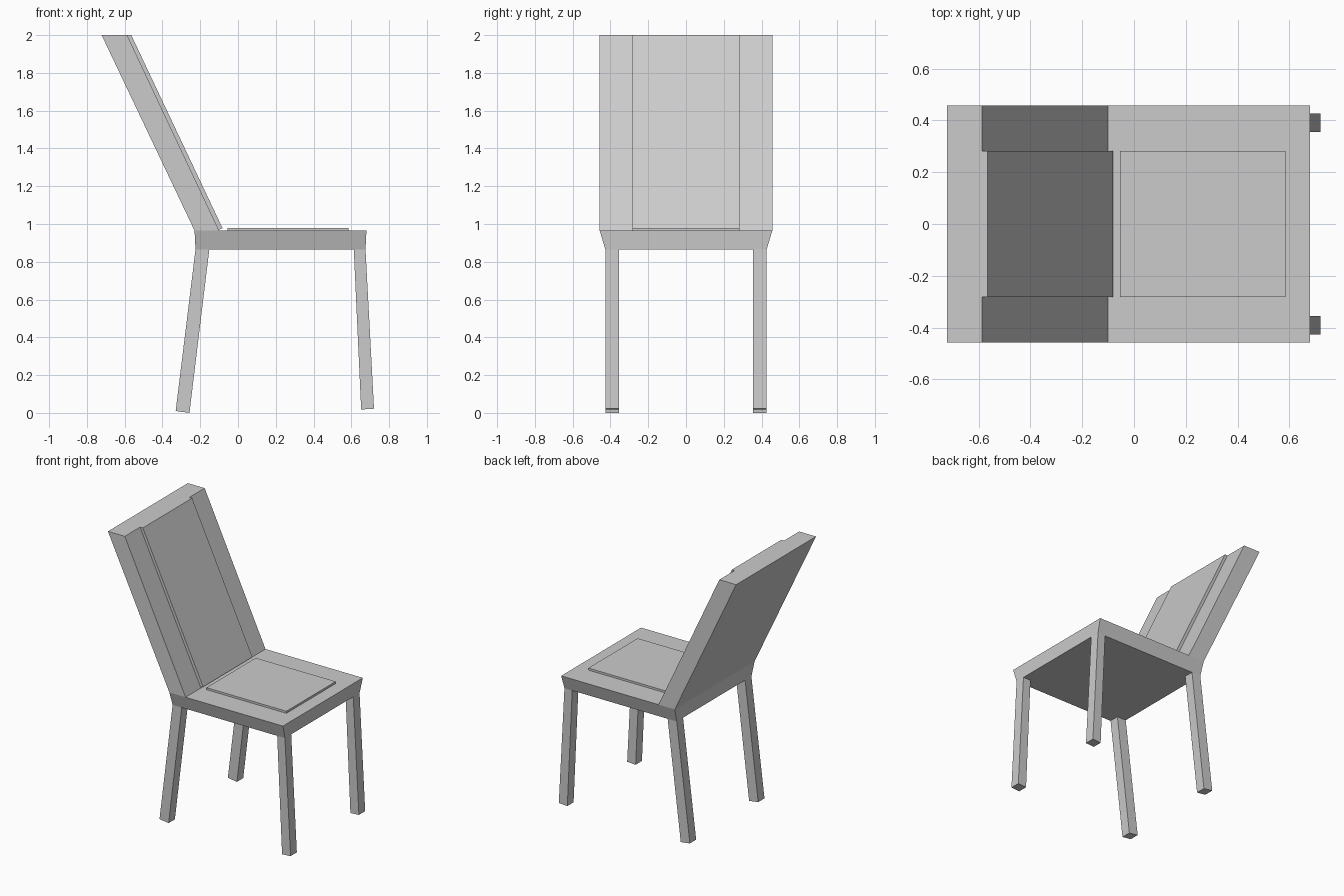
import bpy
import bmesh

if "Cube" in bpy.data.objects:
    bpy.data.objects.remove(bpy.data.objects["Cube"])


def prism(name, profile, mirror=False):
    """Solid from (x, z, y_near, y_far) points spanned across y."""
    bm = bmesh.new()
    near = [bm.verts.new((x, a, z)) for x, z, a, b in profile]
    far = [bm.verts.new((x, b, z)) for x, z, a, b in profile]
    n = len(profile)
    bm.faces.new(near)
    bm.faces.new(far[::-1])
    for i in range(n):
        j = (i + 1) % n
        bm.faces.new((near[j], near[i], far[i], far[j]))
    bmesh.ops.recalc_face_normals(bm, faces=bm.faces)
    mesh = bpy.data.meshes.new(name)
    bm.to_mesh(mesh)
    bm.free()
    obj = bpy.data.objects.new(name, mesh)
    bpy.context.collection.objects.link(obj)
    if mirror:
        mod = obj.modifiers.new("Mirror", "MIRROR")
        mod.use_axis = (False, True, False)
    return obj


def across(points, half):
    return [(x, z, -half, half) for x, z in points]


TOP_HALF, BOTTOM_HALF, PAD_HALF = 0.457, 0.427, 0.282

# Seat slab, narrower underneath
prism("seat",
      across([(-0.225, 0.865), (0.675, 0.865)], BOTTOM_HALF)
      + across([(0.68, 0.965), (-0.23, 0.965)], TOP_HALF))

# Leaning backrest rising from the rear of the seat
prism("backrest", across([(-0.23, 0.965), (-0.10, 0.965),
                          (-0.587, 2.0), (-0.722, 2.0)], TOP_HALF))

# Thin raised pads on seat and backrest
prism("seat_pad", across([(-0.055, 0.96), (0.585, 0.96),
                          (0.585, 0.98), (-0.055, 0.98)], PAD_HALF))
prism("backrest_pad", across([(-0.107, 0.967), (-0.082, 0.978),
                              (-0.565, 2.0), (-0.59, 2.0)], PAD_HALF))

# Splayed square legs, mirrored left to right
LEG_IN, LEG_OUT = 0.355, 0.427
for name, pts in {
    "rear_leg": [(-0.33, 0.01), (-0.257, 0.0), (-0.152, 0.865), (-0.225, 0.865)],
    "front_leg": [(0.652, 0.018), (0.72, 0.022), (0.675, 0.865), (0.613, 0.865)],
}.items():
    prism(name, [(x, z, LEG_IN, LEG_OUT) for x, z in pts], mirror=True)
